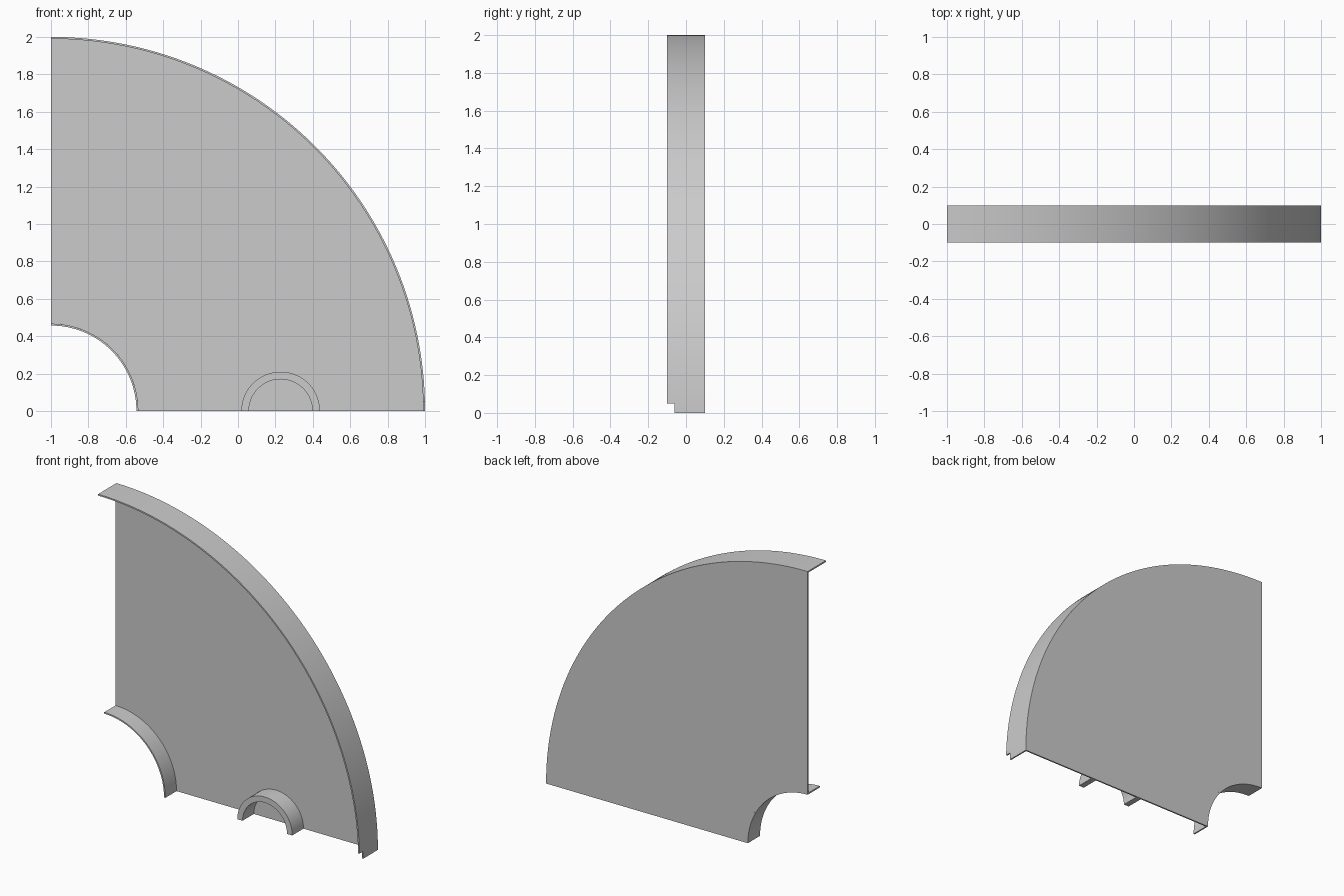
import bpy, bmesh, math

cube = bpy.data.objects.get("Cube")
if cube:
    bpy.data.objects.remove(cube, do_unlink=True)

grey = bpy.data.materials.new("light_grey")
grey.use_nodes = True
grey.diffuse_color = (0.6, 0.6, 0.6, 1)
grey.node_tree.nodes["Principled BSDF"].inputs["Base Color"].default_value = (0.6, 0.6, 0.6, 1)

BACK, FRONT, THICK = 0.1, -0.1, 0.01
PLATE_FRONT = BACK - THICK


def arc_band(name, cx, r_in, r_out, sweep, y0, y1, segments):
    """Ring sector in the xz plane around (cx, 0), extruded from y0 to y1."""
    bm = bmesh.new()
    sections = []
    for i in range(segments + 1):
        a = sweep * i / segments
        sections.append([bm.verts.new((cx + r * math.cos(a), y, r * math.sin(a)))
                         for r, y in ((r_in, y0), (r_out, y0), (r_out, y1), (r_in, y1))])
    for s, t in zip(sections, sections[1:]):
        for k in range(4):
            n = (k + 1) % 4
            bm.faces.new((s[k], s[n], t[n], t[k]))
    bm.faces.new(sections[0])
    bm.faces.new(sections[-1])
    bmesh.ops.recalc_face_normals(bm, faces=bm.faces)
    mesh = bpy.data.meshes.new(name)
    bm.to_mesh(mesh)
    bm.free()
    mesh.materials.append(grey)
    obj = bpy.data.objects.new(name, mesh)
    bpy.context.collection.objects.link(obj)
    return obj


quarter = math.pi / 2
R_HUB, R_RIM = 0.457, 2.0

# Quarter-disc web with a flange along each curved edge
web = arc_band("web_plate", -1, R_HUB + THICK, R_RIM - THICK, quarter, PLATE_FRONT, BACK, 96)
rim = arc_band("outer_rim", -1, R_RIM - THICK, R_RIM, quarter, FRONT, BACK, 96)
hub = arc_band("hub_flange", -1, R_HUB, R_HUB + THICK, quarter, -0.033, BACK, 48)

# Half-round boss on the lower edge of the web
boss = arc_band("half_round_boss", 0.228, 0.17, 0.21, math.pi, -0.033, PLATE_FRONT, 48)

# Notch in the front lower corner of the rim
bpy.ops.mesh.primitive_cube_add(size=1, location=(1, FRONT, 0))
cutter = bpy.context.object
cutter.name = "notch_cutter"
cutter.scale = (0.2, 0.08, 0.1)
cutter.hide_render = True
cut = rim.modifiers.new("notch", "BOOLEAN")
cut.operation = "DIFFERENCE"
cut.solver = "EXACT"
cut.object = cutter
bpy.context.view_layer.objects.active = rim
bpy.ops.object.modifier_apply(modifier=cut.name)
bpy.data.objects.remove(cutter, do_unlink=True)

# Smooth curved walls, sharp rims
bpy.ops.object.select_all(action="DESELECT")
for part in (web, rim, hub, boss):
    part.select_set(True)
bpy.context.view_layer.objects.active = web
bpy.ops.object.shade_smooth_by_angle(angle=math.radians(30))
